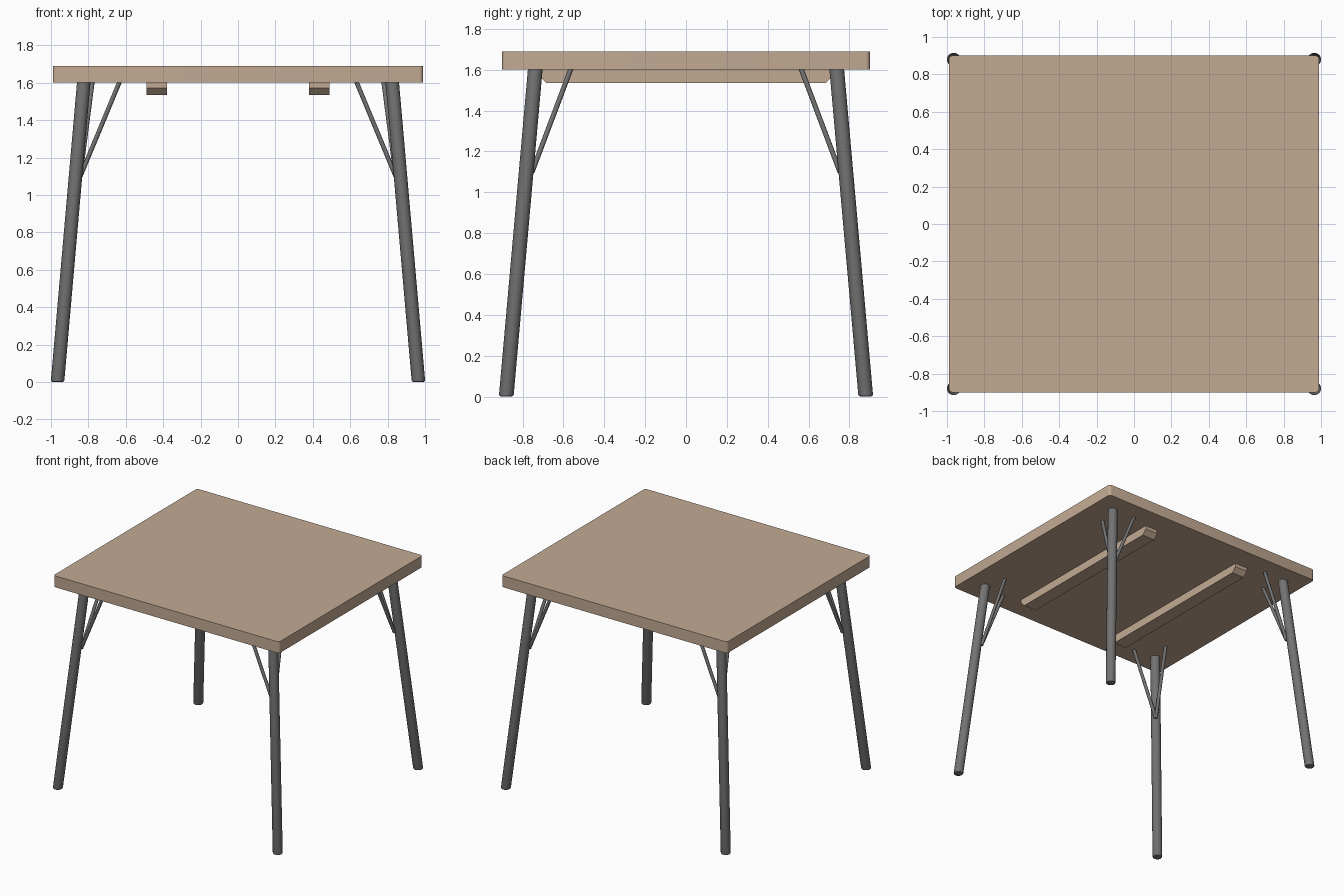
import bpy
import bmesh
from math import radians
from mathutils import Vector

if "Cube" in bpy.data.objects:
    bpy.data.objects.remove(bpy.data.objects["Cube"])

HALF_X, HALF_Y = 0.99, 0.90
UNDERSIDE, TOP = 1.60, 1.69


def make_material(name, color):
    mat = bpy.data.materials.new(name)
    mat.use_nodes = True
    mat.diffuse_color = color
    mat.node_tree.nodes["Principled BSDF"].inputs["Base Color"].default_value = color
    return mat


wood = make_material("light wood", (0.54, 0.40, 0.29, 1))
metal = make_material("dark grey metal", (0.17, 0.17, 0.17, 1))


def finish(bm, name, mat):
    bmesh.ops.recalc_face_normals(bm, faces=bm.faces)
    mesh = bpy.data.meshes.new(name)
    bm.to_mesh(mesh)
    bm.free()
    mesh.materials.append(mat)
    obj = bpy.data.objects.new(name, mesh)
    bpy.context.collection.objects.link(obj)
    bpy.ops.object.select_all(action="DESELECT")
    obj.select_set(True)
    bpy.context.view_layer.objects.active = obj
    bpy.ops.object.shade_smooth_by_angle(angle=radians(35))
    return obj


def box(size, center):
    bm = bmesh.new()
    bmesh.ops.create_cube(bm, size=1)
    bmesh.ops.scale(bm, vec=size, verts=bm.verts)
    bmesh.ops.translate(bm, vec=center, verts=bm.verts)
    return bm


def rod(name, bottom, top, radius, round_foot=0.0, sides=24):
    """Slanted round bar whose two ends are cut level."""
    bottom, top = Vector(bottom), Vector(top)
    height = top.z - bottom.z
    bm = bmesh.new()
    bmesh.ops.create_cone(bm, cap_ends=True, segments=sides, radius1=radius,
                          radius2=radius, depth=height)
    if round_foot:
        rim = [e for e in bm.edges if all(v.co.z < 0 for v in e.verts)]
        bmesh.ops.bevel(bm, geom=rim, offset=round_foot, segments=2,
                        profile=0.5, affect="EDGES")
    for v in bm.verts:
        axis = bottom.lerp(top, v.co.z / height + 0.5)
        v.co = Vector((v.co.x + axis.x, v.co.y + axis.y, axis.z))
    return finish(bm, name, metal)


# Tabletop with softened upright corners
bm = box((2 * HALF_X, 2 * HALF_Y, TOP - UNDERSIDE), (0, 0, (TOP + UNDERSIDE) / 2))
upright = [e for e in bm.edges if abs(e.verts[0].co.z - e.verts[1].co.z) > 0.01]
bmesh.ops.bevel(bm, geom=upright, offset=0.02, segments=4, profile=0.5, affect="EDGES")
finish(bm, "tabletop", wood)

# Underside battens with chamfered lower ends
for side, sx in (("left", 1), ("right", -1)):
    bm = box((0.11, 1.44, 0.065), (sx * 0.435, 0, UNDERSIDE - 0.0325))
    ends = [e for e in bm.edges
            if all(v.co.z < 1.56 for v in e.verts)
            and abs(e.verts[0].co.y - e.verts[1].co.y) < 0.01]
    bmesh.ops.bevel(bm, geom=ends, offset=0.036, segments=1, affect="EDGES")
    finish(bm, side + "_batten", wood)

# Splayed legs, each with two diagonal braces meeting on its inner side
for depth, sy in (("front", -1), ("back", 1)):
    for side, sx in (("left", 1), ("right", -1)):
        def at(x, y, z):
            return (sx * x, sy * y, z)

        corner = depth + "_" + side
        rod(corner + "_leg", at(0.965, 0.88, 0), at(0.825, 0.738, UNDERSIDE),
            0.036, round_foot=0.01)
        joint = at(0.845, 0.755, 1.095)
        rod(corner + "_cross_brace", joint, at(0.635, 0.755, UNDERSIDE), 0.013, sides=16)
        rod(corner + "_side_brace", joint, at(0.78, 0.565, UNDERSIDE), 0.013, sides=16)
